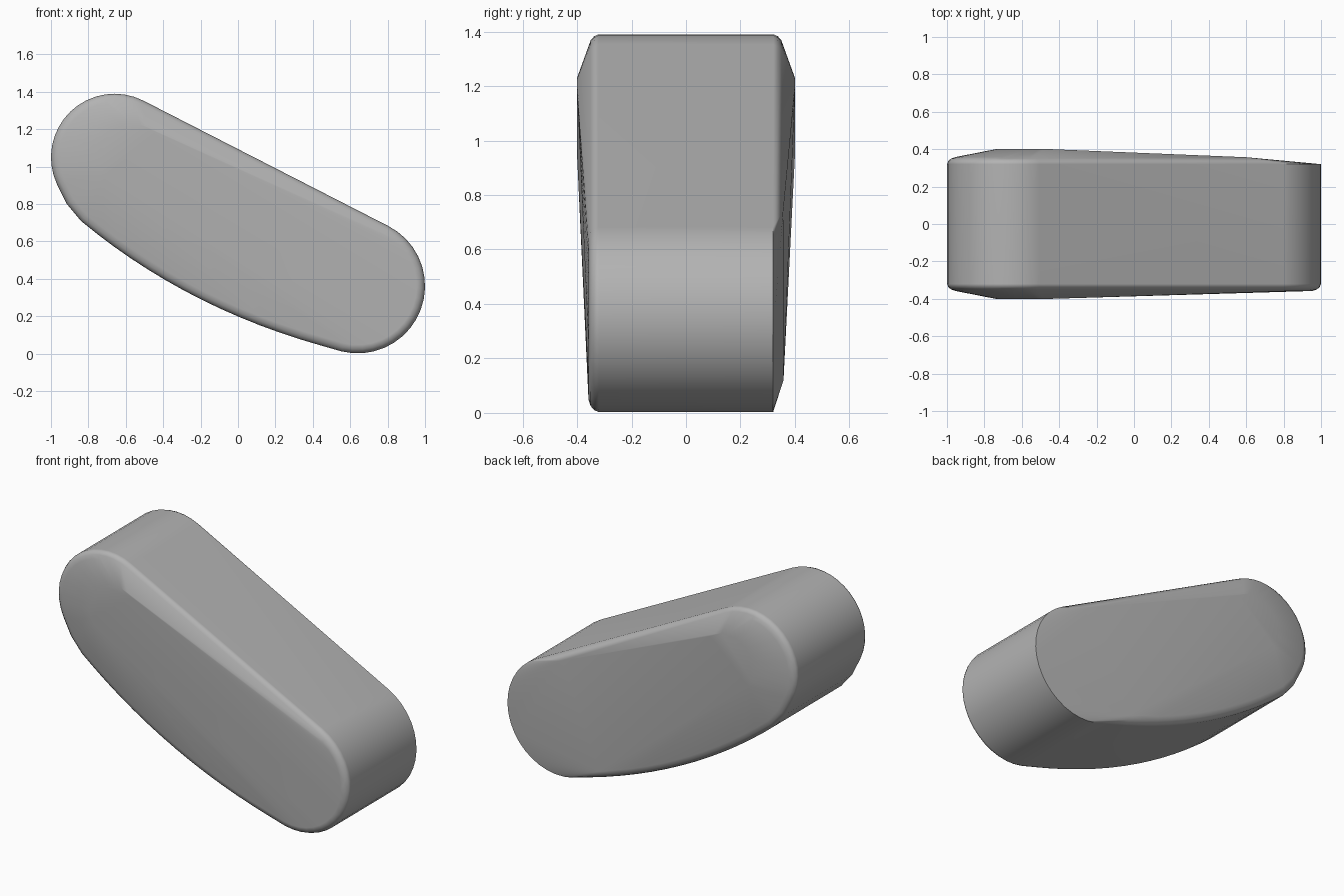
import bpy, bmesh
from math import radians, cos, sin
from mathutils import Vector

if "Cube" in bpy.data.objects:
    bpy.data.objects.remove(bpy.data.objects["Cube"], do_unlink=True)


def arc(cx, cz, r, start, end, steps):
    angles = [radians(start + (end - start) * i / steps) for i in range(steps + 1)]
    return [Vector((cx + r * cos(a), cz + r * sin(a))) for a in angles]


def bow(p, q, r, steps):
    p, q, r = Vector(p), Vector(q), Vector(r)
    ts = [i / steps for i in range(steps)]
    return [p * (1 - t) ** 2 + q * 2 * t * (1 - t) + r * t * t for t in ts]


def inset(loop, amount):
    result = []
    for i, p in enumerate(loop):
        along = (loop[(i + 1) % len(loop)] - loop[i - 1]).normalized()
        result.append(p + Vector((-along.y, along.x)) * amount)
    return result


# Side outline: round upper end, bowed underside, round lower end, straight top
upper_end = arc(-0.66, 1.05, 0.34, 63, 205, 16) + [Vector((-0.915, 0.80))]
underside = bow((-0.84, 0.71), (-0.241, 0.213), (0.553, 0.015), 14)
lower_end = arc(0.64, 0.362, 0.36, 256, 423, 18)
outline = upper_end + underside + lower_end
raised_edge = arc(-0.56, 1.05, 0.18, 50, 215, 12)
bevel = [(0, 0.32), (0.007, 0.337), (0.022, 0.35), (0.045, 0.358)]

# Wrap one convex skin around the bevel rings and raised edges
bm = bmesh.new()
for depth, rim in bevel:
    ring = inset(outline, depth)
    for i, p in enumerate(ring):
        bm.verts.new((p.x, -rim, p.y))
        # The back rim stays sharp around the lower end
        if depth == 0 or i < len(upper_end + underside) - 1:
            bm.verts.new((p.x, rim, p.y))
bm.verts.new((0.60, 0.357, 0.74))
for p in raised_edge:
    for side in (-1, 1):
        bm.verts.new((p.x, side * 0.4, p.y))
hull = bmesh.ops.convex_hull(bm, input=bm.verts)
loose = {g for g in hull["geom_interior"] + hull["geom_unused"]
         if isinstance(g, bmesh.types.BMVert)}
bmesh.ops.delete(bm, geom=list(loose), context="VERTS")
bmesh.ops.dissolve_limit(bm, angle_limit=radians(0.5), verts=bm.verts, edges=bm.edges)
bmesh.ops.recalc_face_normals(bm, faces=bm.faces)

mesh = bpy.data.meshes.new("rounded_body")
bm.to_mesh(mesh)
bm.free()
body = bpy.data.objects.new("rounded_body", mesh)
bpy.context.collection.objects.link(body)

# Plain grey finish
grey = bpy.data.materials.new("plain_grey")
grey.use_nodes = True
colour = (0.45, 0.45, 0.45, 1)
grey.diffuse_color = colour
grey.node_tree.nodes["Principled BSDF"].inputs["Base Color"].default_value = colour
mesh.materials.append(grey)

# Soft shading with the back lower rim kept crisp
bpy.ops.object.select_all(action="DESELECT")
body.select_set(True)
bpy.context.view_layer.objects.active = body
bpy.ops.object.shade_smooth_by_angle(angle=radians(35))
weighted = body.modifiers.new("even_shading", "WEIGHTED_NORMAL")
weighted.keep_sharp = True
